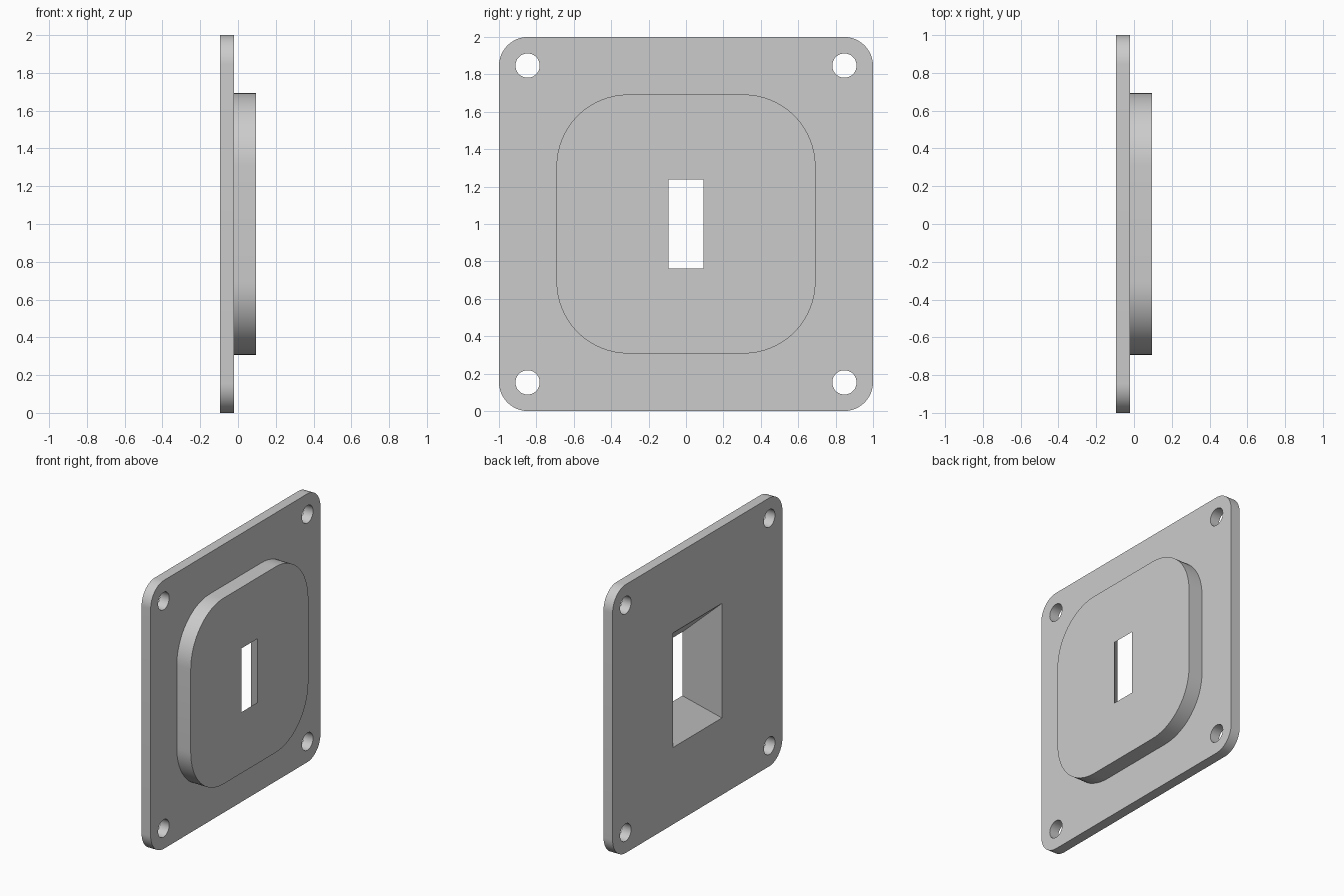
import bpy
import bmesh
import math
from mathutils import Vector

if "Cube" in bpy.data.objects:
    bpy.data.objects.remove(bpy.data.objects["Cube"], do_unlink=True)

BACK, STEP, FACE = -0.095, -0.02, 0.095   # plate back, plate front, boss front
MID = 1.0                                 # height of the centre


def rounded(half_y, half_z, radius, steps=16):
    """Rounded rectangle outline as (y, z) pairs about the centre."""
    pts = []
    for q, (sy, sz) in enumerate([(1, 1), (-1, 1), (-1, -1), (1, -1)]):
        for i in range(steps + 1 if radius else 1):
            a = math.pi / 2 * (q + i / steps)
            pts.append((sy * (half_y - radius) + radius * math.cos(a),
                        sz * (half_z - radius) + radius * math.sin(a)))
    return pts


def circle(y, z, radius, sides=40):
    turn = 2 * math.pi / sides
    return [(y + radius * math.cos(i * turn), z + radius * math.sin(i * turn))
            for i in range(sides)]


def loft(name, x0, outline0, x1, outline1=None):
    """Closed solid between two matching outlines lying across x."""
    bm = bmesh.new()
    rings = [[bm.verts.new((x, y, z + MID)) for y, z in pts]
             for x, pts in ((x0, outline0), (x1, outline1 or outline0))]
    n = len(outline0)
    bm.faces.new(rings[0])
    bm.faces.new(rings[1])
    for i in range(n):
        j = (i + 1) % n
        bm.faces.new((rings[0][i], rings[0][j], rings[1][j], rings[1][i]))
    bmesh.ops.recalc_face_normals(bm, faces=bm.faces)
    mesh = bpy.data.meshes.new(name)
    bm.to_mesh(mesh)
    bm.free()
    obj = bpy.data.objects.new(name, mesh)
    bpy.context.collection.objects.link(obj)
    return obj


def combine(target, other, operation):
    """Apply a boolean and remove the helper."""
    mod = target.modifiers.new(operation.title(), "BOOLEAN")
    mod.object, mod.operation, mod.solver = other, operation, "EXACT"
    bpy.context.view_layer.objects.active = target
    bpy.ops.object.modifier_apply(modifier=mod.name)
    bpy.data.objects.remove(other, do_unlink=True)


# Square mounting plate with a raised boss
plate = loft("mounting_plate", BACK, rounded(1, 1, 0.155), STEP)
boss = loft("raised_boss", STEP - 0.03, rounded(0.6925, 0.6925, 0.385), FACE)
combine(plate, boss, "UNION")

# Corner screw holes
for sy in (-1, 1):
    for sz in (-1, 1):
        hole = loft("screw_hole", BACK - 0.1, circle(sy * 0.847, sz * 0.847, 0.065), FACE)
        combine(plate, hole, "DIFFERENCE")

# Tapered slot, wide at the back and narrow on the boss
front, back = Vector((0.093, 0.2375)), Vector((0.288, 0.427))
extra = (back - front) * 0.1
reach = (FACE - BACK) * 0.1
slot = loft("tapered_slot", BACK - reach, rounded(*(back + extra), 0),
            FACE + reach, rounded(*(front - extra), 0))
combine(plate, slot, "DIFFERENCE")

# Grey finish
grey = bpy.data.materials.new("plain_grey")
grey.use_nodes = True
colour = (0.6, 0.6, 0.6, 1)
grey.diffuse_color = colour
grey.node_tree.nodes["Principled BSDF"].inputs["Base Color"].default_value = colour
plate.data.materials.clear()
plate.data.materials.append(grey)

bpy.ops.object.select_all(action="DESELECT")
plate.select_set(True)
bpy.context.view_layer.objects.active = plate
bpy.ops.object.shade_smooth_by_angle(angle=math.radians(30))
